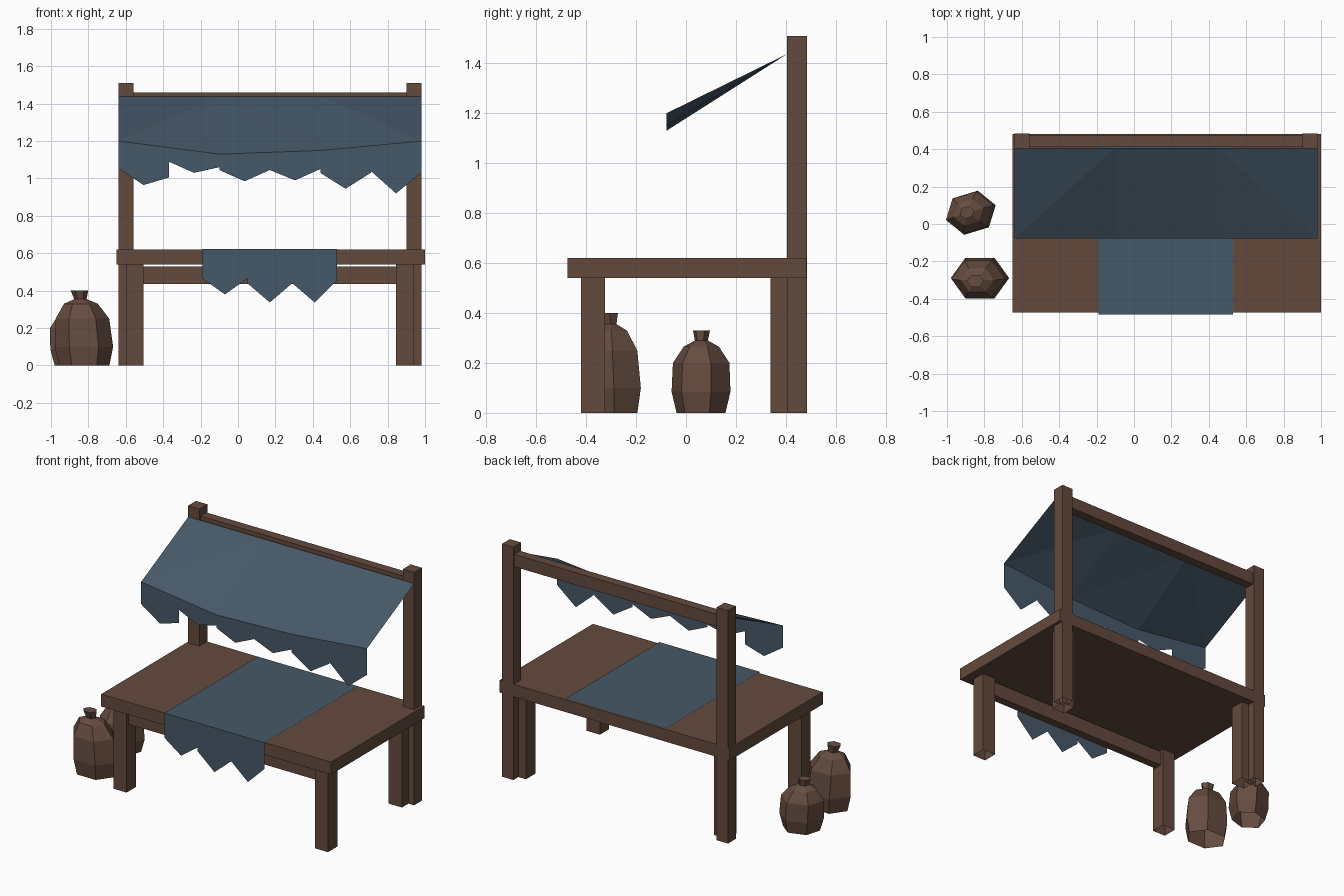
import bpy, bmesh
from math import sin, cos, radians, tau

cube = bpy.data.objects.get("Cube")
if cube:
    bpy.data.objects.remove(cube)


def make_material(name, rgb):
    mat = bpy.data.materials.new(name)
    mat.use_nodes = True
    mat.diffuse_color = (*rgb, 1)
    mat.node_tree.nodes["Principled BSDF"].inputs["Base Color"].default_value = (*rgb, 1)
    return mat


WOOD = make_material("brown wood", (0.127, 0.068, 0.047))
SACKCLOTH = make_material("brown sackcloth", (0.133, 0.073, 0.051))
CLOTH = make_material("slate blue cloth", (0.061, 0.098, 0.138))


def finish(name, bm, mat, closed=True):
    if closed:
        bmesh.ops.recalc_face_normals(bm, faces=bm.faces)
    mesh = bpy.data.meshes.new(name)
    bm.to_mesh(mesh)
    bm.free()
    mesh.materials.append(mat)
    obj = bpy.data.objects.new(name, mesh)
    bpy.context.collection.objects.link(obj)
    return obj


def box(name, xs, ys, zs, open_bottom=False):
    bm = bmesh.new()
    bmesh.ops.create_cube(bm, size=1)
    for v in bm.verts:
        v.co = [(r[0] + r[1]) / 2 + c * (r[1] - r[0]) for c, r in zip(v.co, (xs, ys, zs))]
    if open_bottom:
        bm.normal_update()
        base = [f for f in bm.faces if f.normal.z < -0.9]
        bmesh.ops.delete(bm, geom=base, context="FACES_ONLY")
    return finish(name, bm, WOOD)


def hanging_teeth(bm, y, teeth, top_z):
    """Pointed cloth flaps: each tooth is (x0, x1, left z, tip z, right z)."""
    for x0, x1, left, tip, right in teeth:
        mid = (x0 + x1) / 2
        outline = [(x0, left), (mid, tip), (x1, right),
                   (x1, top_z(x1)), (mid, top_z(mid)), (x0, top_z(x0))]
        bm.faces.new([bm.verts.new((x, y, z)) for x, z in outline])


# Table: top, four legs and the front apron
box("table_top", (-0.65, 1.0), (-0.474, 0.482), (0.54, 0.62))
for side, x in (("right", -0.60), ("left", 0.845)):
    for end, y in (("front", -0.42), ("rear", 0.338)):
        box(f"{end}_{side}_leg", (x, x + 0.095), (y, y + 0.095), (0, 0.54), True)
box("front_apron", (-0.505, 0.845), (-0.40, -0.345), (0.435, 0.53))

# Rear posts and the crossbeam that carries the awning
for side, x in (("right", -0.64), ("left", 0.90)):
    box(f"{side}_post", (x, x + 0.081), (0.404, 0.484), (0, 1.51), True)
box("crossbeam", (-0.56, 0.90), (0.415, 0.475), (1.38, 1.46))

# Awning: sagging sheet with a ragged valance
FRONT_Y, BACK_Y = -0.078, 0.406
XS = [-0.64, -0.10, 0.45, 0.98]
FRONT_Z = [1.20, 1.13, 1.15, 1.20]


def awning_edge(x):
    for i in range(3):
        if x <= XS[i + 1] or i == 2:
            t = (x - XS[i]) / (XS[i + 1] - XS[i])
            return FRONT_Z[i] + t * (FRONT_Z[i + 1] - FRONT_Z[i])


bm = bmesh.new()
front = [bm.verts.new((x, FRONT_Y, z)) for x, z in zip(XS, FRONT_Z)]
back = [bm.verts.new((x, BACK_Y, 1.438)) for x in XS]
for i in range(3):
    a, b, c, d = front[i], front[i + 1], back[i + 1], back[i]
    if i == 0:
        tris = ((a, b, c), (a, c, d))
    else:
        tris = ((a, b, d), (b, c, d))
    for tri in tris:
        bm.faces.new(tri)
valance = [(1.055, 0.965, 1.005), (1.09, 1.03, 1.06), (1.045, 0.985, 1.045),
           (1.045, 0.99, 1.05), (1.03, 0.945, 1.03), (1.04, 0.92, 1.03)]
step = (XS[-1] - XS[0]) / len(valance)
hanging_teeth(bm, FRONT_Y,
              [(XS[0] + i * step, XS[0] + (i + 1) * step, *t) for i, t in enumerate(valance)],
              awning_edge)
finish("awning", bm, CLOTH, closed=False)

# Table runner with three points hanging over the front
bm = bmesh.new()
LEFT, RIGHT, TOP = -0.19, 0.53, 0.624
corners = [(LEFT, -0.484), (RIGHT, -0.484), (RIGHT, 0.475), (LEFT, 0.475)]
bm.faces.new([bm.verts.new((x, y, TOP)) for x, y in corners])
points = [(0.465, 0.38, 0.465), (0.44, 0.337, 0.44), (0.44, 0.337, 0.455)]
step = (RIGHT - LEFT) / len(points)
hanging_teeth(bm, -0.484,
              [(LEFT + i * step, LEFT + (i + 1) * step, *p) for i, p in enumerate(points)],
              lambda x: TOP)
finish("table_runner", bm, CLOTH, closed=False)


# Tied sacks: six-sided rings stacked from the floor to the gathered neck
def sack(name, centre, radii, turn, neck, profile):
    bm = bmesh.new()
    turn = radians(turn)
    rings = []
    height = profile[-1][0]
    for z, scale in profile:
        lean = (z / height) ** 2
        cx, cy = [c + lean * (n - c) for c, n in zip(centre, neck)]
        ring = []
        for k in range(6):
            u = radii[0] * scale * cos(tau * k / 6)
            v = radii[1] * scale * sin(tau * k / 6)
            ring.append(bm.verts.new((cx + u * cos(turn) - v * sin(turn),
                                      cy + u * sin(turn) + v * cos(turn), z)))
        rings.append(ring)
    for low, high in zip(rings, rings[1:]):
        for k in range(6):
            n = (k + 1) % 6
            bm.faces.new((low[k], low[n], high[n], high[k]))
    bm.faces.new(rings[-1])
    finish(name, bm, SACKCLOTH)


sack("large_sack", (-0.822, -0.288), (0.156, 0.125), 0, (-0.848, -0.305),
     [(0, 0.86), (0.10, 1), (0.25, 0.92), (0.33, 0.58), (0.355, 0.21), (0.40, 0.3)])
sack("small_sack", (-0.87, 0.06), (0.138, 0.118), 17, (-0.893, 0.062),
     [(0, 0.83), (0.085, 1), (0.20, 0.96), (0.265, 0.6), (0.29, 0.22), (0.33, 0.29)])
